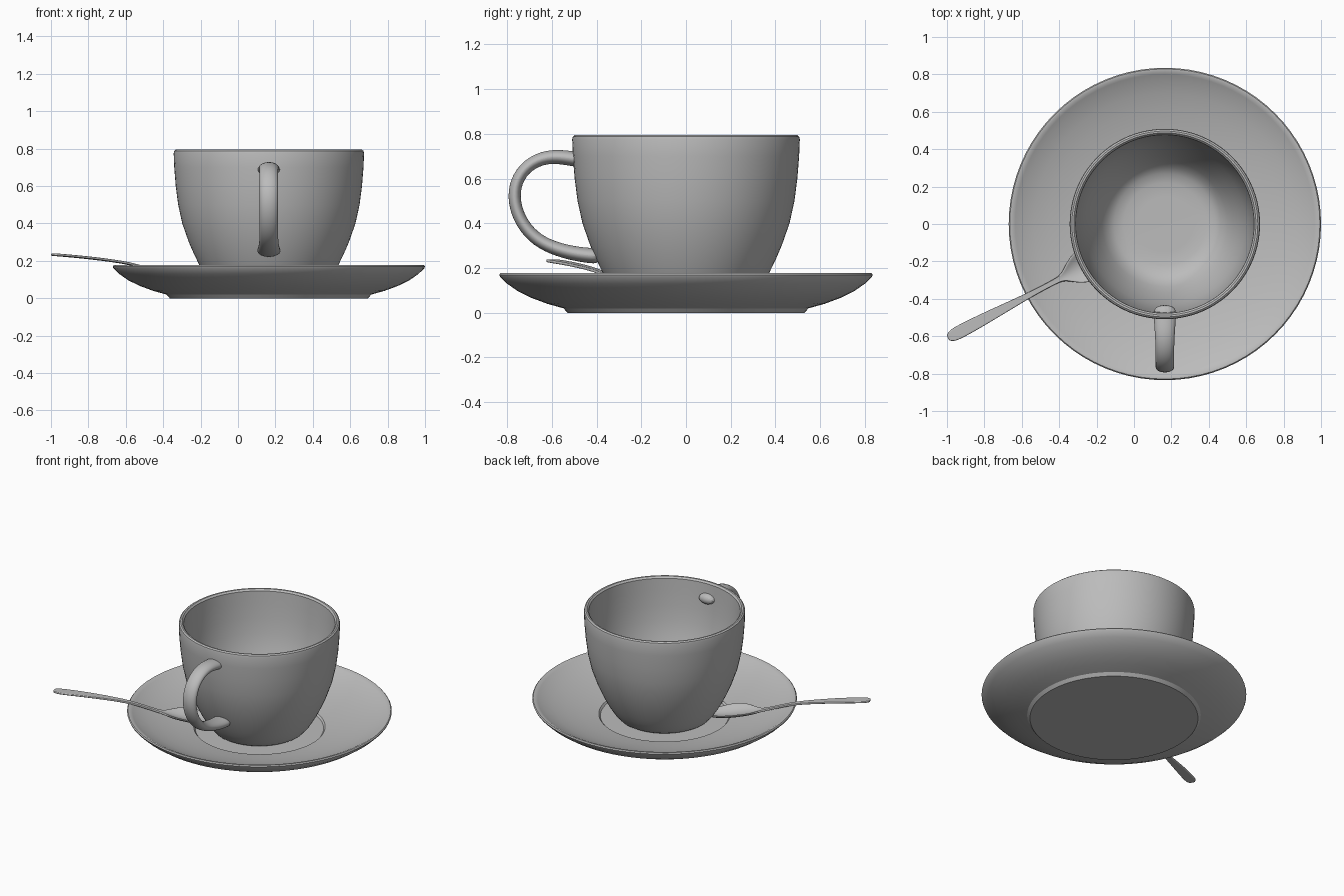
import bpy, bmesh, math
from mathutils import Vector

CX = 0.165  # cup and saucer axis

grey = bpy.data.materials.new("light_grey")
grey.diffuse_color = (0.5, 0.5, 0.5, 1)


def finish(name, bm, mods=()):
    bmesh.ops.recalc_face_normals(bm, faces=bm.faces[:])
    me = bpy.data.meshes.new(name)
    bm.to_mesh(me)
    bm.free()
    me.materials.append(grey)
    ob = bpy.data.objects.new(name, me)
    bpy.context.collection.objects.link(ob)
    bpy.ops.object.select_all(action='DESELECT')
    ob.select_set(True)
    bpy.context.view_layer.objects.active = ob
    bpy.ops.object.shade_smooth_by_angle(angle=math.radians(32))
    for kind, settings in mods:
        m = ob.modifiers.new(kind.lower(), kind)
        for k, v in settings.items():
            setattr(m, k, v)
    return ob


def loft(name, rows, closed, caps=False, mods=()):
    """Bridge equal-length rows of points with quads."""
    bm = bmesh.new()
    vs = [[bm.verts.new(p) for p in row] for row in rows]
    n = len(rows[0])
    for a, b in zip(vs, vs[1:]):
        for i in range(n if closed else n - 1):
            j = (i + 1) % n
            bm.faces.new((a[i], a[j], b[j], b[i]))
    if caps:
        bm.faces.new(vs[0])
        bm.faces.new(vs[-1])
    return finish(name, bm, mods)


def lathe(name, profile, seg=80):
    """Revolve (radius, z) points; both ends are closed by discs."""
    rows = [[(CX + r * math.cos(2 * math.pi * i / seg),
              r * math.sin(2 * math.pi * i / seg), z) for i in range(seg)]
            for r, z in profile]
    return loft(name, rows, True, True)


# saucer: flat foot, flared underside, rounded rim, sunken well
lathe("saucer", [
    (0.53, 0), (0.548, 0.02), (0.62, 0.04), (0.69, 0.066), (0.75, 0.095),
    (0.80, 0.13), (0.831, 0.16), (0.835, 0.17), (0.829, 0.177),
    (0.817, 0.177), (0.80, 0.168), (0.77, 0.152), (0.70, 0.125),
    (0.62, 0.102), (0.52, 0.079), (0.415, 0.062), (0.405, 0.05)])

# cup: outside wall up, rounded lip, inside wall down to the floor
outer = [(0.27, 0.05), (0.295, 0.065), (0.325, 0.1), (0.35, 0.14),
         (0.373, 0.18), (0.402, 0.24), (0.428, 0.3), (0.463, 0.4),
         (0.485, 0.5), (0.498, 0.6), (0.506, 0.7), (0.509, 0.775)]
lip = [(0.506, 0.788), (0.497, 0.795), (0.487, 0.794), (0.477, 0.783)]
inner = [(0.472, 0.7), (0.464, 0.6), (0.451, 0.5), (0.429, 0.4),
         (0.393, 0.3), (0.366, 0.24), (0.335, 0.18), (0.305, 0.14),
         (0.27, 0.115), (0.22, 0.102), (0.15, 0.1)]
lathe("cup", outer + lip + inner)

# cup handle: oval section swept along a loop, flared at both ends
# (y, z, half width, half thickness)
path = [(-0.43, 0.68, 0.064, 0.037), (-0.51, 0.689, 0.06, 0.034),
        (-0.60, 0.703, 0.053, 0.032), (-0.69, 0.676, 0.05, 0.03),
        (-0.753, 0.61, 0.05, 0.029), (-0.774, 0.52, 0.05, 0.029),
        (-0.748, 0.42, 0.05, 0.029), (-0.685, 0.337, 0.05, 0.03),
        (-0.60, 0.29, 0.053, 0.031), (-0.50, 0.264, 0.06, 0.033),
        (-0.43, 0.256, 0.064, 0.035), (-0.385, 0.252, 0.064, 0.035)]
rings = []
for i, (y, z, w, t) in enumerate(path):
    p, q = path[max(i - 1, 0)], path[min(i + 1, len(path) - 1)]
    d = Vector((0, q[0] - p[0], q[1] - p[1])).normalized()
    nrm = Vector((0, -d.z, d.y))
    rings.append([Vector((CX, y, z)) + Vector((w * math.cos(a), 0, 0))
                  + nrm * t * math.sin(a)
                  for a in (2 * math.pi * k / 16 for k in range(16))])
loft("cup_handle", rings, True, True, [("SUBSURF", {"levels": 2, "render_levels": 2})])

# spoon: flat handle over the rim, then a dished bowl beside the cup foot
# (distance along, z, half width, dish depth)
stations = [(0, 0.233, 0.014, 0), (0.02, 0.233, 0.031, 0), (0.06, 0.23, 0.037, 0),
            (0.20, 0.219, 0.033, 0), (0.35, 0.203, 0.024, 0),
            (0.47, 0.186, 0.017, 0), (0.55, 0.166, 0.014, 0),
            (0.66, 0.133, 0.014, 0), (0.70, 0.122, 0.02, 0.003),
            (0.75, 0.105, 0.062, 0.02), (0.80, 0.094, 0.088, 0.033),
            (0.87, 0.08, 0.1, 0.04), (0.94, 0.072, 0.09, 0.034),
            (1.0, 0.072, 0.06, 0.018), (1.03, 0.078, 0.02, 0.003)]
start = Vector((-0.995, -0.61, 0))
along = Vector((0.884, 0.467, 0))
side = Vector((-0.467, 0.884, 0))
rows = [[start + along * s + side * w * u + Vector((0, 0, z + dish * u * u))
         for u in (-1, -0.67, -0.33, 0, 0.33, 0.67, 1)]
        for s, z, w, dish in stations]
loft("spoon", rows, False, False,
     [("SOLIDIFY", {"thickness": 0.013, "offset": 0}),
      ("SUBSURF", {"levels": 2, "render_levels": 2})])
